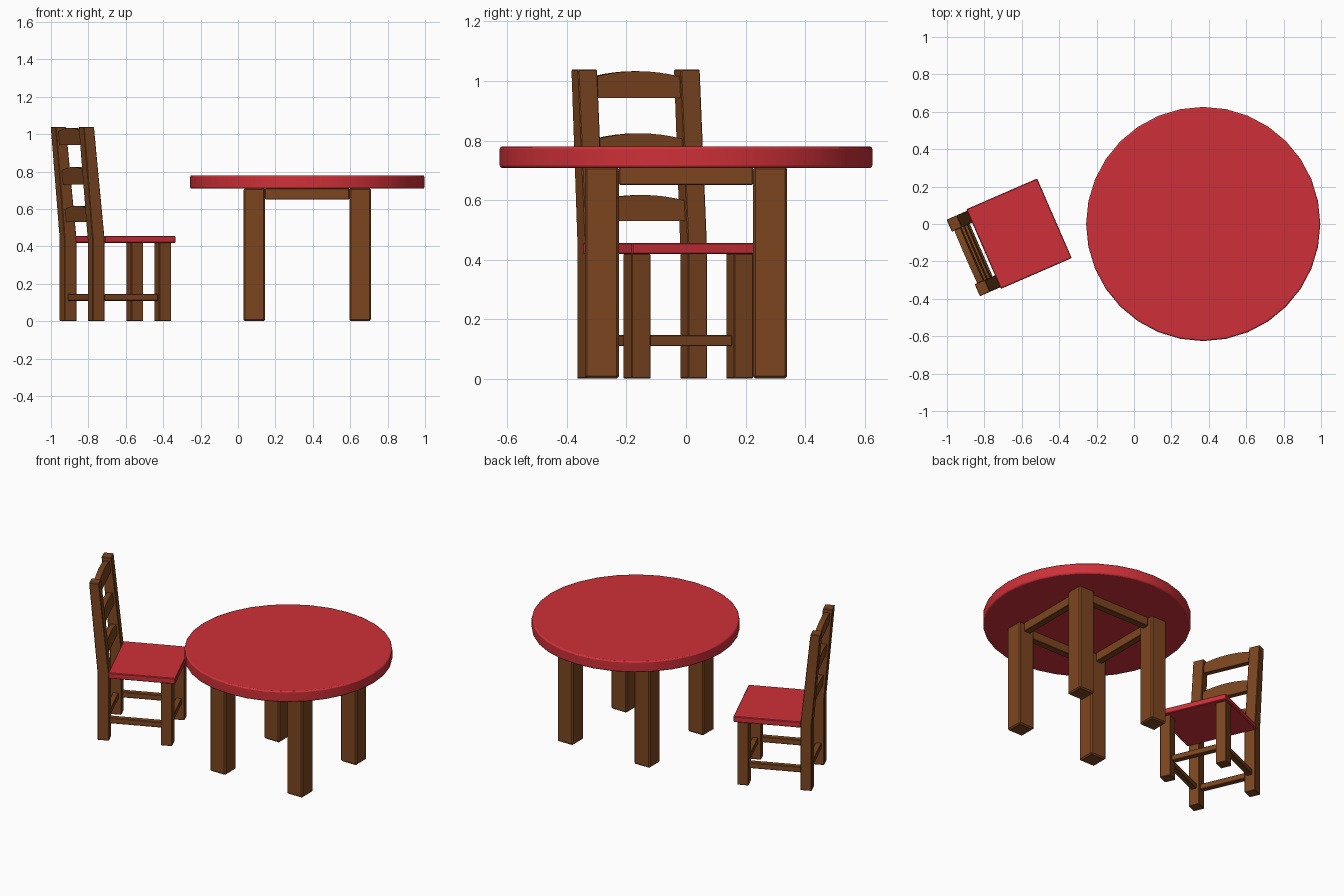
import bpy, bmesh
from math import radians
from mathutils import Matrix

if "Cube" in bpy.data.objects:
    bpy.data.objects.remove(bpy.data.objects["Cube"])

def material(name, color):
    m = bpy.data.materials.new(name)
    m.diffuse_color = color
    m.use_nodes = True
    m.node_tree.nodes["Principled BSDF"].inputs["Base Color"].default_value = m.diffuse_color
    return m

RED = material("red_paint", (0.62, 0.03, 0.04, 1))
WOOD = material("brown_wood", (0.20, 0.06, 0.014, 1))
TABLE = Matrix.Translation((0.37, 0, 0))
CHAIR = Matrix.Translation((-0.6555, -0.0695, 0)) @ Matrix.Rotation(radians(23.5), 4, 'Z')

def finish(name, bm, mat, frame, bevel=0.0, segments=1):
    bmesh.ops.recalc_face_normals(bm, faces=bm.faces)
    me = bpy.data.meshes.new(name)
    bm.to_mesh(me)
    bm.free()
    me.materials.append(mat)
    ob = bpy.data.objects.new(name, me)
    bpy.context.collection.objects.link(ob)
    ob.matrix_world = frame
    if bevel:
        mod = ob.modifiers.new("bevel", 'BEVEL')
        mod.width, mod.segments = bevel, segments
        mod.limit_method, mod.angle_limit = 'ANGLE', radians(40)
    return ob

def box(name, x, y, z, mat, frame, bevel=0.003):
    """Box from (min, max) ranges along each axis."""
    bm = bmesh.new()
    bmesh.ops.create_cube(bm, size=1)
    for v in bm.verts:
        v.co = [r[0] if c < 0 else r[1] for c, r in zip(v.co, (x, y, z))]
    return finish(name, bm, mat, frame, bevel)

def prism(name, points, offset, mat, frame, bevel=0.003):
    """Closed outline extruded by an offset vector."""
    bm = bmesh.new()
    face = bm.faces.new([bm.verts.new(p) for p in points])
    ext = bmesh.ops.extrude_face_region(bm, geom=[face])
    bmesh.ops.translate(bm, vec=offset,
                        verts=[g for g in ext["geom"] if isinstance(g, bmesh.types.BMVert)])
    return finish(name, bm, mat, frame, bevel)

# Round table top
bm = bmesh.new()
bmesh.ops.create_cone(bm, cap_ends=True, segments=32, radius1=0.626, radius2=0.626, depth=0.072,
                      matrix=Matrix.Translation((0, 0, 0.744)))
top = finish("table_top", bm, RED, TABLE, 0.008, 2)
bpy.context.view_layer.objects.active = top
top.select_set(True)
bpy.ops.object.shade_smooth_by_angle(angle=radians(40))

# Table legs and the rails between them
L, H, R = 0.2825, 0.0575, 0.0225
for sx in (-1, 1):
    for sy in (-1, 1):
        box("table_leg", (sx * L - H, sx * L + H), (sy * L - H, sy * L + H), (0, 0.712), WOOD, TABLE, 0.008)
    inner = (-L + H, L - H)
    box("table_rail", (sx * L - R, sx * L + R), inner, (0.651, 0.71), WOOD, TABLE)
    box("table_rail", inner, (sx * L - R, sx * L + R), (0.651, 0.71), WOOD, TABLE)

# Chair seat (chair faces its local +x)
box("seat", (-0.162, 0.251), (-0.232, 0.232), (0.418, 0.456), RED, CHAIR, 0.004)

# Chair legs, leaning back posts and stretchers
U, V, A, S = 0.194, 0.188, 0.035, 0.018
KINK, TOP, LEAN = 0.44, 1.038, 0.057
for s in (-1, 1):
    box("front_leg", (U - A, U + A), (s * V - A, s * V + A), (0, 0.42), WOOD, CHAIR)
    y = s * V - A
    prism("back_post", [(-U - A, y, 0), (-U + A, y, 0), (-U + A, y, KINK),
                        (-U - LEAN + 0.03, y, TOP), (-U - LEAN - 0.03, y, TOP), (-U - A, y, KINK)],
          (0, 2 * A, 0), WOOD, CHAIR)
    box("side_stretcher", (-U + A, U - A), (s * V - S, s * V + S), (0.109, 0.146), WOOD, CHAIR)
    box("cross_stretcher", (s * U - S, s * U + S), (-V + A, V - A), (0.109, 0.146), WOOD, CHAIR)

# Three back slats with arched tops, following the lean of the posts
def lean(z):
    return -U - LEAN * (z - KINK) / (TOP - KINK) - 0.0175

for low, high in ((0.53, 0.617), (0.732, 0.824), (0.943, 1.033)):
    w = V - A
    pts = [(lean(low), -w, low), (lean(low), w, low)]
    for i in range(9):
        t = 1 - i / 4
        z = high - 0.018 * t * t
        pts.append((lean(z), w * t, z))
    prism("back_slat", pts, (0.035, 0, 0), WOOD, CHAIR, 0)
